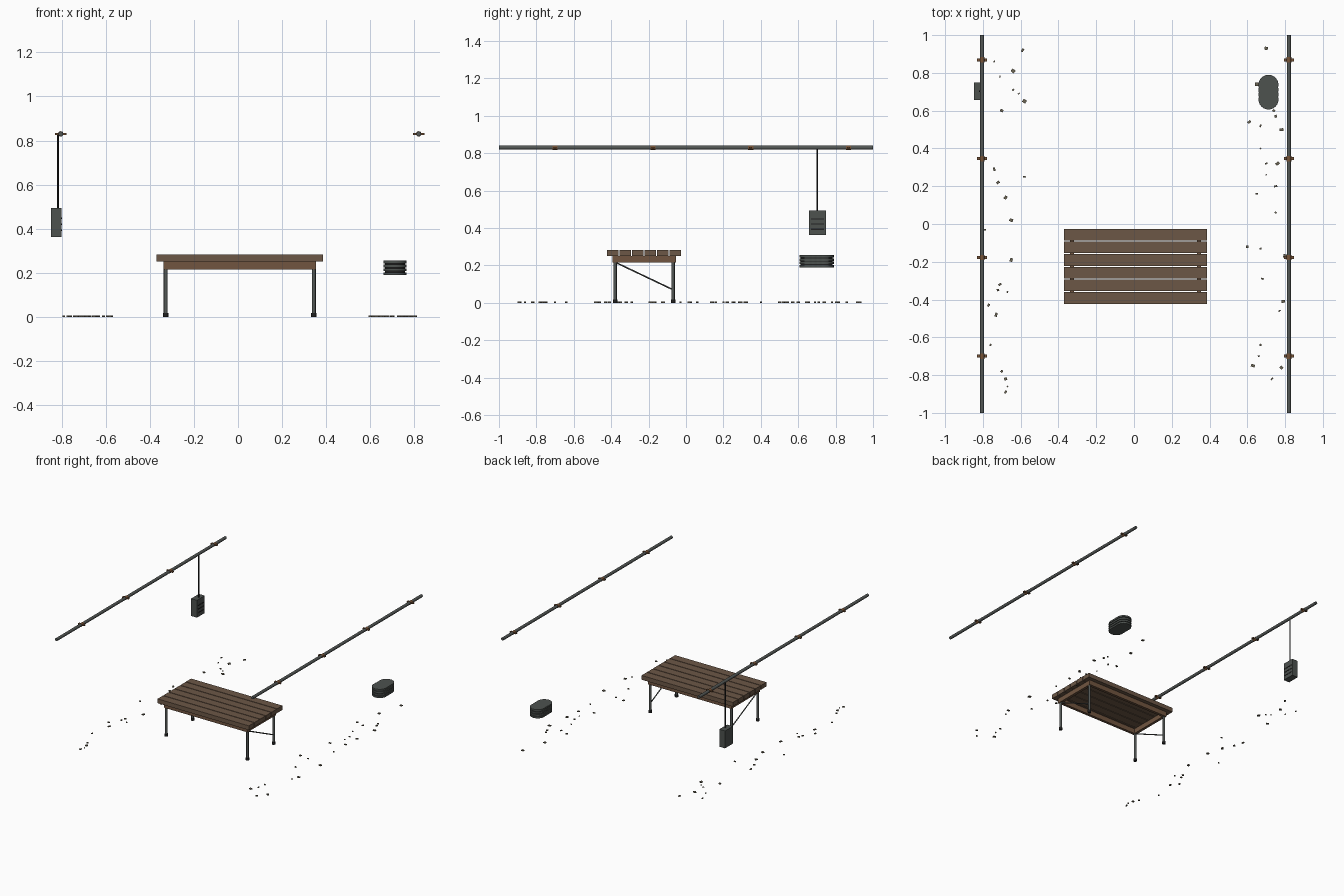
import bpy, bmesh, math, random
from mathutils import Vector, Matrix

random.seed(4)
default = bpy.data.objects.get("Cube")
if default:
    bpy.data.objects.remove(default, do_unlink=True)


def material(name, srgb):
    color = [(c / 255) ** 2.2 for c in srgb] + [1.0]
    mat = bpy.data.materials.new(name)
    mat.use_nodes = True
    mat.diffuse_color = color
    mat.node_tree.nodes["Principled BSDF"].inputs["Base Color"].default_value = color
    return mat


WOOD = material("weathered wood", (108, 88, 72))
FRAME = material("frame wood", (112, 86, 66))
STEEL = material("dull steel", (84, 88, 86))
RUST = material("rusty iron", (118, 84, 58))
BLACK = material("black rubber", (38, 38, 38))
CASING = material("grey casing", (78, 83, 80))
GRIT = material("rubble", (108, 102, 86))


def finish(bm, name, mat, smooth=False):
    mesh = bpy.data.meshes.new(name)
    bm.to_mesh(mesh)
    bm.free()
    obj = bpy.data.objects.new(name, mesh)
    bpy.context.collection.objects.link(obj)
    mesh.materials.append(mat)
    if smooth:
        bpy.ops.object.select_all(action="DESELECT")
        obj.select_set(True)
        bpy.context.view_layer.objects.active = obj
        bpy.ops.object.shade_smooth_by_angle(angle=math.radians(40))
    return obj


def add_box(bm, center, size, turn=0.0):
    place = Matrix.Translation(center) @ Matrix.Rotation(turn, 4, "Z")
    bmesh.ops.create_cube(bm, size=1, matrix=place @ Matrix.Diagonal((*size, 1)))


def add_rod(bm, start, end, radius, sides=12):
    start, end = Vector(start), Vector(end)
    axis = end - start
    place = Matrix.Translation((start + end) / 2) @ axis.to_track_quat("Z", "Y").to_matrix().to_4x4()
    bmesh.ops.create_cone(bm, cap_ends=True, segments=sides, radius1=radius,
                          radius2=radius, depth=axis.length, matrix=place)


def box(name, mat, center, size):
    bm = bmesh.new()
    add_box(bm, center, size)
    return finish(bm, name, mat)


def rod(name, mat, start, end, radius, sides=12):
    bm = bmesh.new()
    add_rod(bm, start, end, radius, sides)
    return finish(bm, name, mat, True)


# Table: planks, apron, legs, feet and diagonal braces
MID_X, MID_Y = 0.008, -0.224
for i in range(6):
    box(f"table_plank_{i + 1}", WOOD, (MID_X, MID_Y + (i - 2.5) * 0.067, 0.267), (0.756, 0.062, 0.032))

for side, label in ((-1, "right"), (1, "left")):
    leg_x = MID_X + side * 0.336
    box(f"{label}_apron", FRAME, (MID_X + side * 0.336, MID_Y, 0.233), (0.02, 0.34, 0.036))
    for end, where in ((-1, "front"), (1, "back")):
        leg_y = MID_Y + end * 0.155
        rod(f"{where}_{label}_leg", STEEL, (leg_x, leg_y, 0.01), (leg_x, leg_y, 0.25), 0.009)
        rod(f"{where}_{label}_foot", BLACK, (leg_x, leg_y, 0), (leg_x, leg_y, 0.018), 0.012)
    rod(f"{label}_brace", STEEL, (leg_x, MID_Y - 0.15, 0.215), (leg_x, MID_Y + 0.155, 0.07), 0.004, 8)
for end, where in ((-1, "front"), (1, "back")):
    box(f"{where}_apron", FRAME, (MID_X, MID_Y + end * 0.16, 0.233), (0.69, 0.02, 0.036))

# Overhead pipes with couplings and cross bolts
PIPE_Z = 0.83
for side, label in ((-1, "right"), (1, "left")):
    x = MID_X + side * 0.812
    rod(f"{label}_pipe", STEEL, (x, -1, PIPE_Z), (x, 1, PIPE_Z), 0.011)
    for i in range(4):
        y = -0.7 + i * 0.523
        bm = bmesh.new()
        add_rod(bm, (x, y - 0.014, PIPE_Z), (x, y + 0.014, PIPE_Z), 0.0125)
        add_box(bm, (x, y, PIPE_Z), (0.052, 0.016, 0.008))
        finish(bm, f"{label}_coupling_{i + 1}", RUST, True)

# Hanging speaker box with slots on its inner face
rod("hanging_cable", BLACK, (-0.817, 0.703, 0.49), (-0.817, 0.703, PIPE_Z), 0.004, 8)
box("hanging_box", CASING, (-0.824, 0.703, 0.428), (0.048, 0.092, 0.13))
for i in range(3):
    box(f"box_slot_{i + 1}", BLACK, (-0.8, 0.703, 0.394 + i * 0.027), (0.004, 0.07, 0.007))

# Stacked coil: overlapping discs in separate layers
for layer in range(4):
    bm = bmesh.new()
    z = 0.19 + layer * 0.0175
    for i in range(4):
        y = 0.659 + i * 0.026
        add_rod(bm, (0.712, y, z), (0.712, y, z + 0.0125), 0.053, 24)
    finish(bm, f"coil_layer_{layer + 1}", CASING, True)
bm = bmesh.new()
for i in range(4):
    y = 0.659 + i * 0.026
    add_rod(bm, (0.712, y, 0.195), (0.712, y, 0.25), 0.046, 24)
finish(bm, "coil_core", BLACK, True)

# Rubble chips on the ground: spots in hundredths along each strip
RIGHT_SPOTS = [(-74, 86), (-71, 78), (-64, 81), (-64, 71), (-61, 69), (-58, 65), (-59, 92),
               (-70, 60), (-74, 29), (-72, 22), (-58, 25), (-68, 14), (-65, 2), (-65, -19),
               (-71, -32), (-72, -35), (-67, -36), (-77, -43), (-73, -48), (-76, -64),
               (-70, -78), (-68, -82), (-67, -86), (-68, -89), (-79, -3)]
LEFT_SPOTS = [(70, 93), (65, 74), (74, 60), (75, 57), (61, 54), (67, 52), (78, 50), (67, 40),
              (70, 32), (76, 32), (70, 26), (75, 20), (65, 16), (75, 6), (60, -12), (67, -13),
              (68, -29), (79, -41), (77, -46), (67, -64), (66, -70), (63, -75), (78, -76),
              (73, -82), (80, -17)]
for label, spots in (("right", RIGHT_SPOTS), ("left", LEFT_SPOTS)):
    bm = bmesh.new()
    for x, y in spots:
        size = random.uniform(0.009, 0.021)
        add_box(bm, (x / 100, y / 100, 0.003), (size, size * random.uniform(0.5, 1), 0.006),
                random.uniform(0, math.pi))
    finish(bm, f"{label}_rubble", GRIT)
